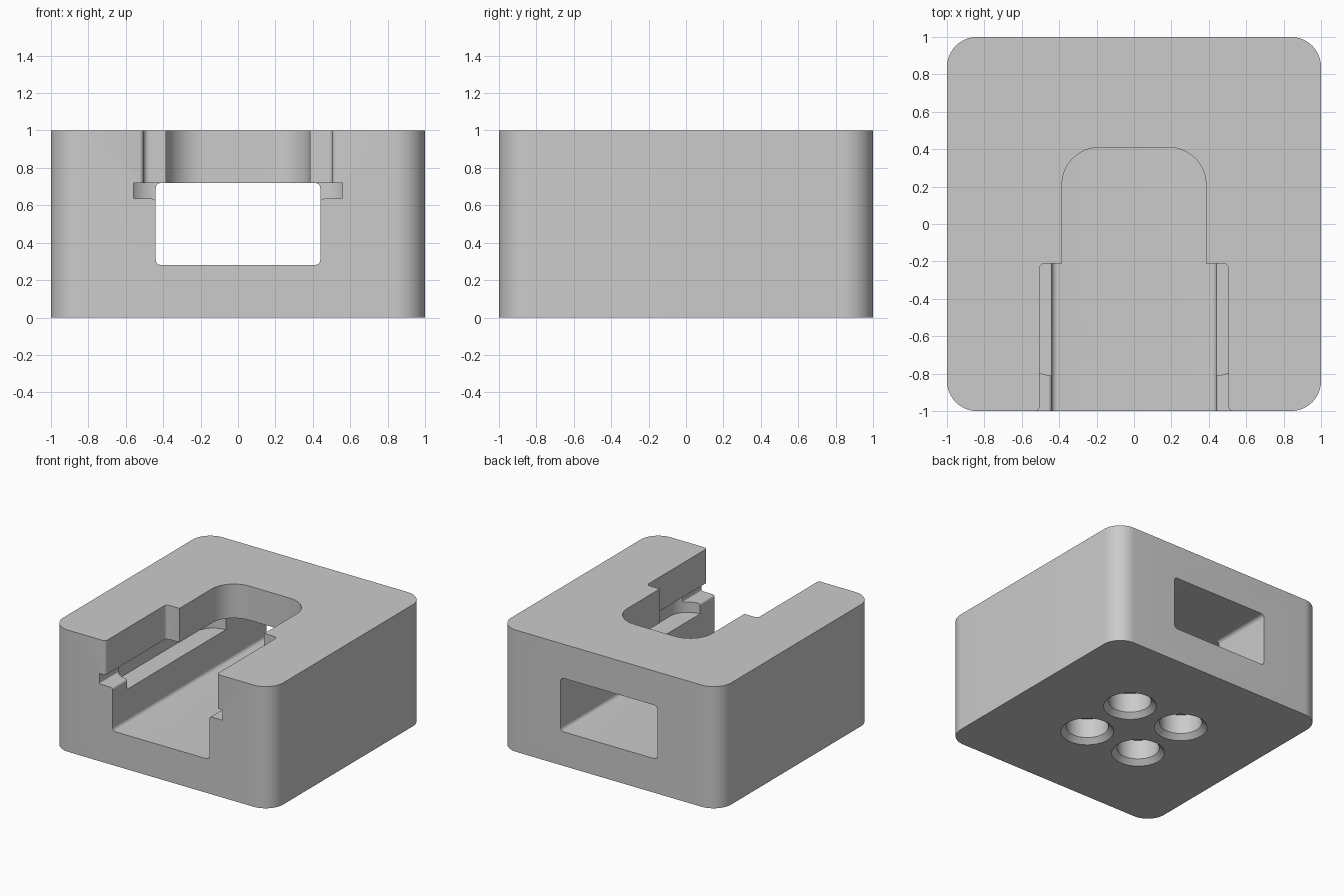
import bpy
import bmesh
import math
from mathutils import Vector, Matrix

if "Cube" in bpy.data.objects:
    bpy.data.objects.remove(bpy.data.objects["Cube"], do_unlink=True)

grey = bpy.data.materials.new("light_grey")
grey.use_nodes = True
grey.diffuse_color = (0.6, 0.6, 0.6, 1)
grey.node_tree.nodes["Principled BSDF"].inputs["Base Color"].default_value = (0.6, 0.6, 0.6, 1)


def symmetric_profile(half, steps=8):
    """Mirror (x, v, radius) corners across x = 0 and round each corner."""
    corners = half + [(-x, v, r) for x, v, r in reversed(half)]
    outline = []
    for i, (x, v, r) in enumerate(corners):
        p = Vector((x, v))
        if r == 0:
            outline.append(p)
            continue
        a = (Vector(corners[i - 1][:2]) - p).normalized()
        b = (Vector(corners[(i + 1) % len(corners)][:2]) - p).normalized()
        centre = p + (a + b) * r          # all corners are square
        for k in range(steps + 1):
            t = k / steps * math.pi / 2
            outline.append(centre - b * r * math.cos(t) - a * r * math.sin(t))
    return outline


def extrude(name, outline, start, end, axis="Z"):
    """Extrude a profile along z, or along y when it is drawn in x and z."""
    def place(p, d):
        return (p.x, p.y, d) if axis == "Z" else (p.x, d, p.y)
    bm = bmesh.new()
    face = bm.faces.new([bm.verts.new(place(p, start)) for p in outline])
    res = bmesh.ops.extrude_face_region(bm, geom=[face])
    moved = [g for g in res["geom"] if isinstance(g, bmesh.types.BMVert)]
    shift = Vector(place(Vector((0, 0)), end - start))
    bmesh.ops.translate(bm, verts=moved, vec=shift)
    return finish(name, bm)


def finish(name, bm):
    bmesh.ops.recalc_face_normals(bm, faces=bm.faces)
    mesh = bpy.data.meshes.new(name)
    bm.to_mesh(mesh)
    bm.free()
    mesh.materials.append(grey)
    obj = bpy.data.objects.new(name, mesh)
    bpy.context.collection.objects.link(obj)
    return obj


def screw_hole(x, y):
    """Blind round hole with a chamfered mouth on the underside."""
    bm = bmesh.new()
    bmesh.ops.create_cone(bm, cap_ends=True, segments=48, radius1=0.24,
                          radius2=0.16, depth=0.08, matrix=Matrix.Translation((x, y, 0)))
    top = max(bm.faces, key=lambda f: f.calc_center_median().z)
    res = bmesh.ops.extrude_face_region(bm, geom=[top])
    bmesh.ops.delete(bm, geom=[top], context="FACES_ONLY")
    for v in [g for g in res["geom"] if isinstance(g, bmesh.types.BMVert)]:
        v.co.z = 0.2
    return finish("hole_cutter", bm)


# Block with rounded upright corners
block = extrude("block", symmetric_profile([(1, -1, 0.16), (1, 1, 0.16)], 12), 0, 1)

# Through tunnel, and its wider front entry with a low lip on each side
tunnel = extrude("tunnel_cutter", symmetric_profile(
    [(0.44, 0.28, 0.03), (0.44, 0.72, 0.03)]), -1.2, 1.2, "Y")
entry = extrude("entry_cutter", symmetric_profile(
    [(0.44, 0.28, 0.03), (0.44, 0.635, 0.02), (0.56, 0.635, 0.01), (0.56, 0.72, 0)]),
    -1.2, -0.7, "Y")

# Hidden pocket behind the lips
pocket = extrude("pocket_cutter", symmetric_profile(
    [(0.6, -0.81, 0.16), (0.6, 0.47, 0.16)]), 0.55, 0.72)

# Open top: narrow rounded slot and wider front slot
slot = extrude("slot_cutter", symmetric_profile(
    [(0.385, -1.2, 0), (0.385, 0.41, 0.2)], 12), 0.5, 1.2)
wide_slot = extrude("wide_slot_cutter", symmetric_profile(
    [(0.6, -1.2, 0), (0.6, -1.0005, 0), (0.505, -1.0005, 0.025), (0.505, -0.21, 0.03)]),
    0.69, 1.2)

# Four holes underneath
holes = [screw_hole(x, y) for x in (-0.25, 0.25) for y in (-0.25, 0.25)]

# Cut everything out of the block
cutters = [tunnel, entry, pocket, slot, wide_slot] + holes
for cutter in cutters:
    mod = block.modifiers.new(cutter.name, "BOOLEAN")
    mod.operation = "DIFFERENCE"
    mod.solver = "EXACT"
    mod.object = cutter
bpy.context.view_layer.update()
cut = bpy.data.meshes.new_from_object(
    block.evaluated_get(bpy.context.evaluated_depsgraph_get()))
block.modifiers.clear()
block.data = cut
for cutter in cutters:
    bpy.data.objects.remove(cutter, do_unlink=True)

# Smooth the rounded corners, keep edges sharp
bpy.ops.object.select_all(action="DESELECT")
block.select_set(True)
bpy.context.view_layer.objects.active = block
bpy.ops.object.shade_smooth_by_angle(angle=math.radians(30))
